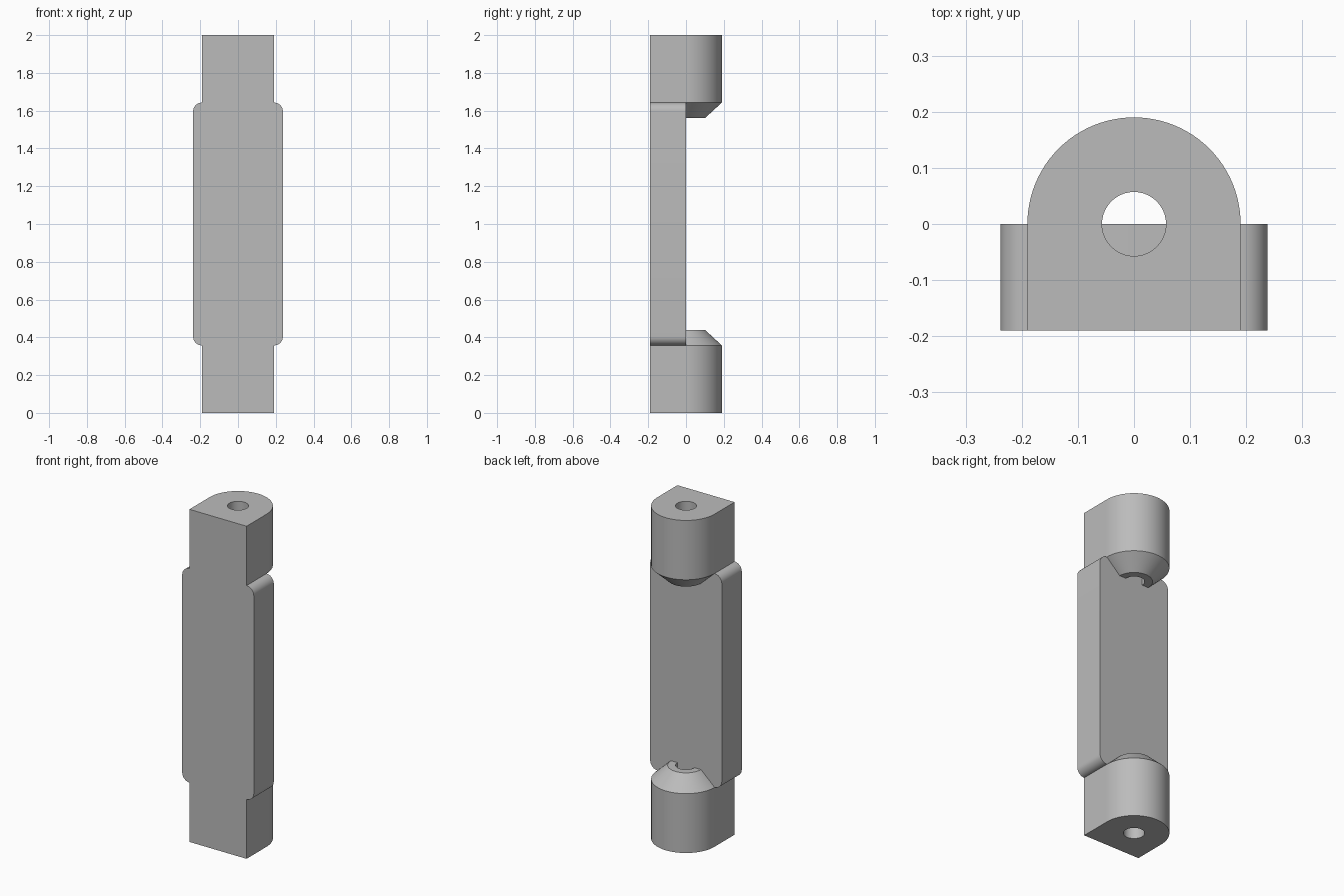
import bpy
import bmesh
from math import sin, cos, pi, radians

cube = bpy.data.objects.get("Cube")
if cube:
    bpy.data.objects.remove(cube, do_unlink=True)

GREY = (0.5, 0.5, 0.5, 1)
mat = bpy.data.materials.new("plain grey")
mat.use_nodes = True
mat.diffuse_color = GREY
mat.node_tree.nodes["Principled BSDF"].inputs["Base Color"].default_value = GREY

R, HOLE, RIM = 0.19, 0.057, 0.1        # head, bore and collar rim radii
MID, TOP, SHOULDER, TIP = 1.0, 2.0, 1.643, 1.56
SEG = 96


def make_object(name, bm):
    bmesh.ops.recalc_face_normals(bm, faces=bm.faces)
    mesh = bpy.data.meshes.new(name)
    bm.to_mesh(mesh)
    bm.free()
    mesh.materials.append(mat)
    mesh.shade_smooth()
    mesh.set_sharp_from_angle(angle=radians(30))
    obj = bpy.data.objects.new(name, mesh)
    obj.location.z = MID
    bpy.context.collection.objects.link(obj)
    return obj


def ring(bm, radius, z, squared=False):
    """Circle of vertices; squared rings have a square front half."""
    verts = []
    for i in range(SEG):
        c, s = cos(2 * pi * i / SEG), sin(2 * pi * i / SEG)
        r = radius / max(abs(c), abs(s)) if squared and i > SEG / 2 else radius
        verts.append(bm.verts.new((r * c, r * s, z - MID)))
    return verts


def bridge(bm, a, b, count=SEG):
    for i in range(count):
        j = (i + 1) % SEG
        bm.faces.new((a[i], a[j], b[j], b[i]))


# End blocks: bored round-backed head with a half-cone collar behind the plate
bm = bmesh.new()
outer_top = ring(bm, R, TOP, True)
outer_low = ring(bm, R, SHOULDER, True)
bore_top = ring(bm, HOLE, TOP)
bore_low = ring(bm, HOLE, SHOULDER)
rim = ring(bm, RIM, TIP)
bore_tip = ring(bm, HOLE, TIP)
bridge(bm, bore_low, bore_top)
bridge(bm, bore_top, outer_top)
bridge(bm, outer_top, outer_low)
half = SEG // 2
bridge(bm, outer_low, rim, half)
bridge(bm, rim, bore_tip, half)
bridge(bm, bore_tip, bore_low, half)
bmesh.ops.delete(bm, geom=[v for v in bm.verts if not v.link_faces], context='VERTS')
blocks = make_object("end_blocks", bm)
mirror = blocks.modifiers.new("mirror", 'MIRROR')
mirror.use_axis = (False, False, True)
mirror.use_mirror_merge = False

# Connecting plate with rounded corners, filling the front half
W, H, CORNER = 0.238, SHOULDER - MID, 0.048
bm = bmesh.new()
outline = []
for k, (sx, sz) in enumerate(((1, 1), (-1, 1), (-1, -1), (1, -1))):
    for step in range(13):
        a = (k + step / 12) * pi / 2
        outline.append(bm.verts.new((sx * (W - CORNER) + CORNER * cos(a), -R,
                                     sz * (H - CORNER) + CORNER * sin(a))))
front = bm.faces.new(outline)
back = bmesh.ops.extrude_face_region(bm, geom=[front])["geom"]
bmesh.ops.translate(bm, vec=(0, R, 0),
                    verts=[v for v in back if isinstance(v, bmesh.types.BMVert)])
make_object("connecting_plate", bm)
